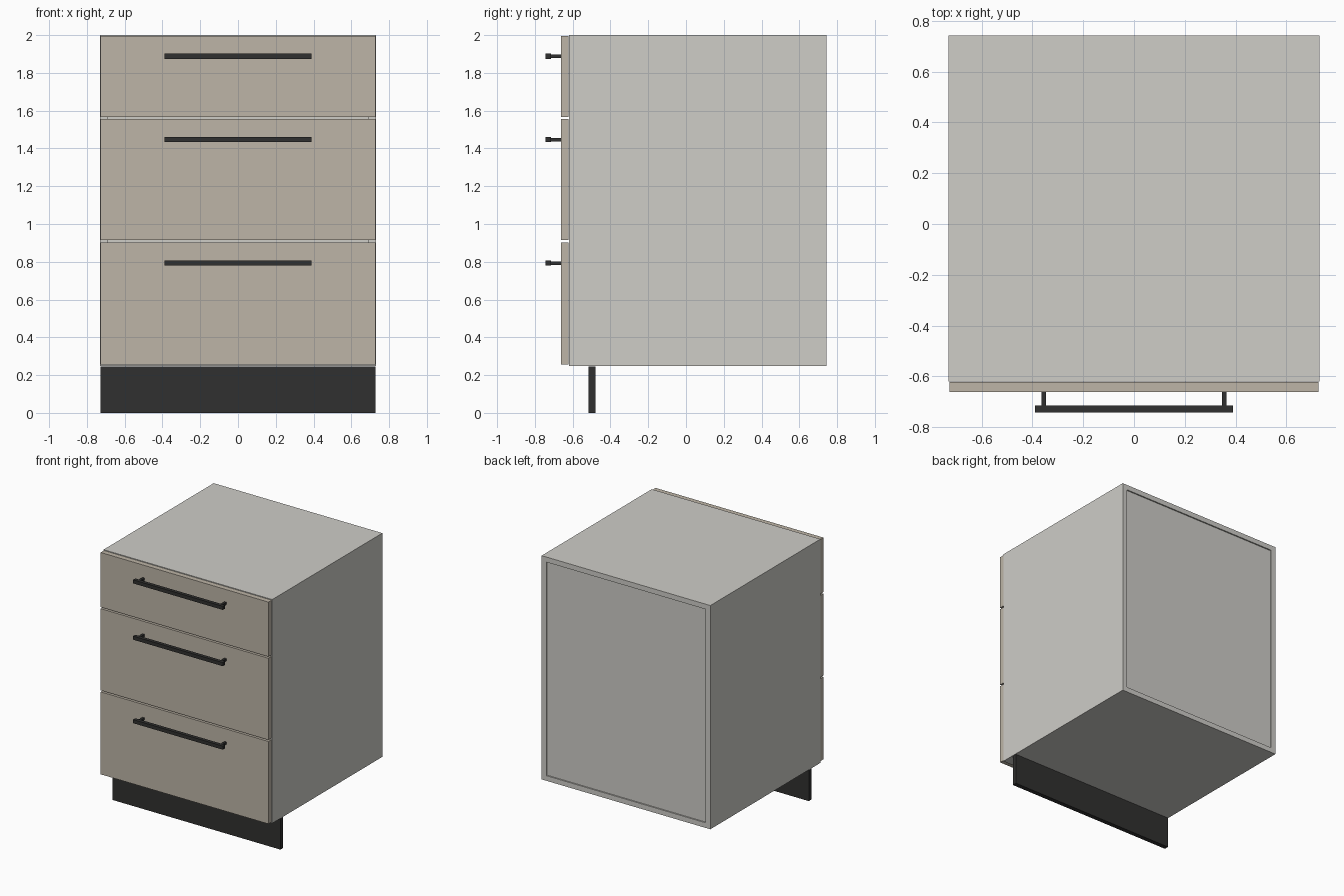
import bpy

if "Cube" in bpy.data.objects:
    bpy.data.objects.remove(bpy.data.objects["Cube"])


def material(name, rgb):
    m = bpy.data.materials.new(name)
    m.diffuse_color = (*rgb, 1)
    m.use_nodes = True
    m.node_tree.nodes["Principled BSDF"].inputs["Base Color"].default_value = m.diffuse_color
    return m


carcass_mat = material("warm_white", (0.62, 0.61, 0.575))
front_mat = material("beige", (0.51, 0.46, 0.385))
dark_mat = material("dark", (0.03, 0.03, 0.029))


def box(name, x, y, z, mat):
    """Box from (min, max) ranges on each axis."""
    mid = [(a + b) / 2 for a, b in (x, y, z)]
    size = [b - a for a, b in (x, y, z)]
    bpy.ops.mesh.primitive_cube_add(size=1, location=mid)
    ob = bpy.context.object
    ob.name = name
    ob.scale = size
    bpy.ops.object.transform_apply(location=False, rotation=False, scale=True)
    ob.data.materials.append(mat)
    return ob


W, T = 0.731, 0.04              # half width, board thickness
Y0, Y1 = -0.62, 0.743           # carcass front and back
Z0, Z1 = 0.247, 2.0             # carcass bottom and top
inner = W - T

# Carcass boards
for label, s in (("left", -1), ("right", 1)):
    box(label + "_side", sorted((s * inner, s * W)), (Y0, Y1), (Z0, Z1), carcass_mat)
box("top_board", (-inner, inner), (Y0, Y1), (Z1 - T, Z1), carcass_mat)
box("bottom_board", (-inner, inner), (Y0, Y1), (Z0, Z0 + T), carcass_mat)

# Back panel, slightly recessed
box("back_panel", (-inner, inner), (Y1 - 0.03, Y1 - 0.01), (Z0 + T, Z1 - T), carcass_mat)

# Plinth board
box("plinth", (-0.728, 0.728), (-0.515, -0.48), (0, 0.245), dark_mat)

# Drawer fronts with bar handles: (bottom, top, handle height)
drawers = {
    "top": (1.567, 1.995, 1.888),
    "middle": (0.915, 1.555, 1.447),
    "bottom": (0.257, 0.903, 0.793),
}
for label, (zb, zt, zh) in drawers.items():
    box(label + "_drawer_front", (-0.727, 0.727), (-0.662, -0.622), (zb, zt), front_mat)
    box(label + "_handle_bar", (-0.389, 0.389), (-0.743, -0.715),
        (zh - 0.014, zh + 0.014), dark_mat)
    for side, s in (("left", -1), ("right", 1)):
        box(f"{label}_handle_post_{side}", sorted((s * 0.346, s * 0.364)),
            (-0.717, -0.66), (zh - 0.009, zh + 0.009), dark_mat)
